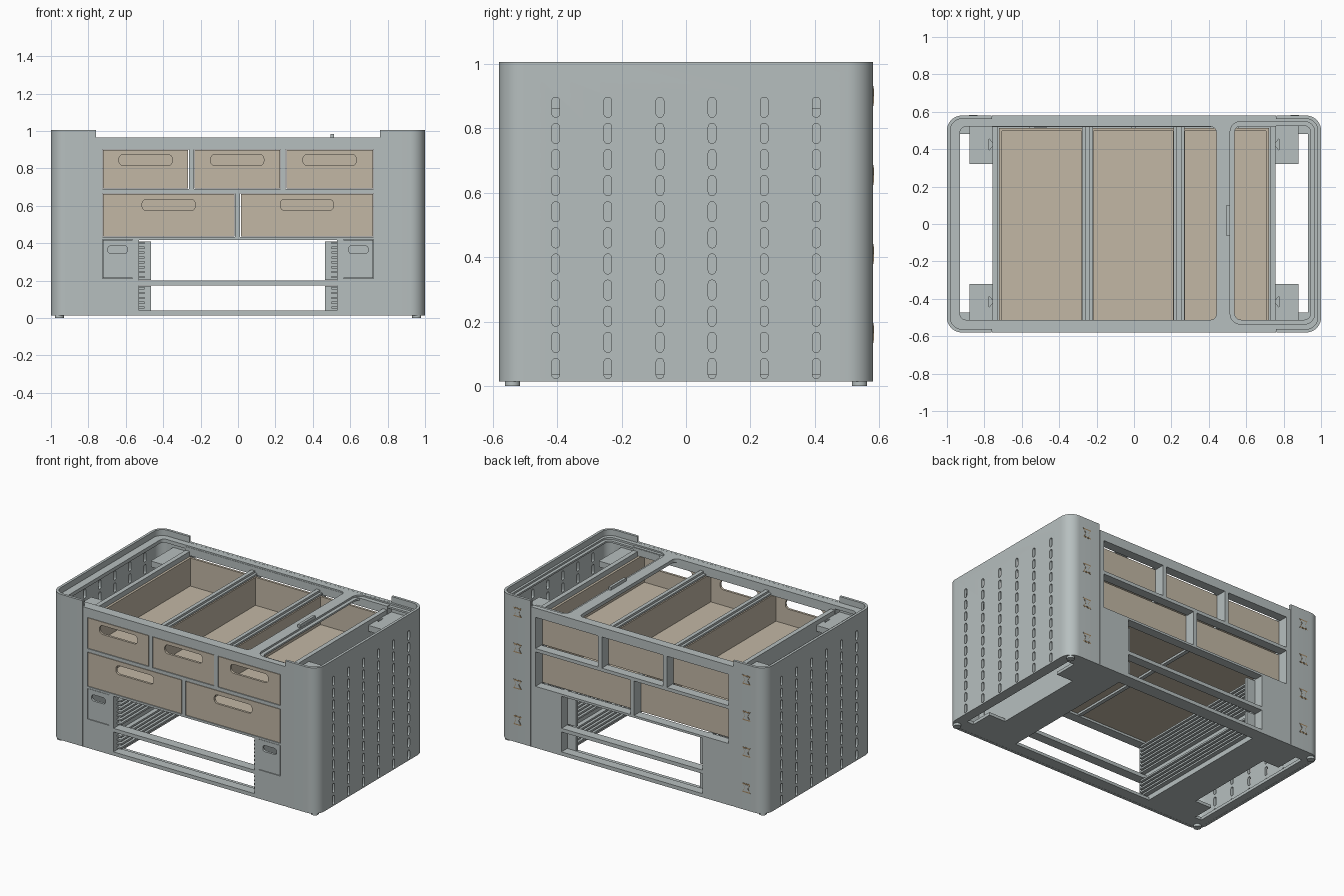
import bpy, bmesh, math

if "Cube" in bpy.data.objects:
    bpy.data.objects.remove(bpy.data.objects["Cube"], do_unlink=True)


def material(name, rgb):
    mat = bpy.data.materials.new(name)
    mat.use_nodes = True
    mat.diffuse_color = (*rgb, 1)
    mat.node_tree.nodes["Principled BSDF"].inputs["Base Color"].default_value = (*rgb, 1)
    return mat


GREY = material("painted_grey", (0.47, 0.52, 0.52))
TAN = material("tan_plywood", (0.54, 0.475, 0.375))
BROWN = material("brown_wood_edge", (0.36, 0.24, 0.12))


def rounded(u0, u1, v0, v1, r=0.0, seg=6):
    """Outline of a rectangle with optional round corners."""
    if r == 0:
        return [(u0, v0), (u1, v0), (u1, v1), (u0, v1)]
    pts = []
    centres = [(u1 - r, v1 - r), (u0 + r, v1 - r), (u0 + r, v0 + r), (u1 - r, v0 + r)]
    for k, (cu, cv) in enumerate(centres):
        for i in range(seg + 1):
            a = math.pi / 2 * (k + i / seg)
            pts.append((cu + r * math.cos(a), cv + r * math.sin(a)))
    return pts


def prism(bm, outline, axis, lo, hi):
    """Extrude an outline along one axis from lo to hi."""
    place = {"x": lambda u, v, w: (w, u, v),
             "y": lambda u, v, w: (u, w, v),
             "z": lambda u, v, w: (u, v, w)}[axis]
    bottom, top = [[bm.verts.new(place(u, v, w)) for u, v in outline] for w in (lo, hi)]
    bm.faces.new(bottom)
    bm.faces.new(top)
    for i in range(len(outline)):
        j = (i + 1) % len(outline)
        bm.faces.new((bottom[i], bottom[j], top[j], top[i]))


def prism_object(name, mat, parts):
    bm = bmesh.new()
    for part in parts:
        prism(bm, *part)
    bmesh.ops.recalc_face_normals(bm, faces=bm.faces)
    mesh = bpy.data.meshes.new(name)
    bm.to_mesh(mesh)
    bm.free()
    mesh.materials.append(mat)
    obj = bpy.data.objects.new(name, mesh)
    bpy.context.collection.objects.link(obj)
    return obj


def build(name, mat, solids, *cut_rounds):
    """Make an object from prisms, then cut each round of separate prisms out of it."""
    obj = prism_object(name, mat, solids)
    for cuts in cut_rounds:
        cutter = prism_object(name + "_cutter", mat, cuts)
        cutter.hide_render = True
        mod = obj.modifiers.new("cut", "BOOLEAN")
        mod.operation, mod.solver, mod.object = "DIFFERENCE", "EXACT", cutter
        graph = bpy.context.evaluated_depsgraph_get()
        obj.data = bpy.data.meshes.new_from_object(obj.evaluated_get(graph))
        obj.modifiers.clear()
        bpy.data.objects.remove(cutter, do_unlink=True)
    obj.data.shade_smooth()
    obj.data.set_sharp_from_angle(angle=math.radians(30))


def block(x0, x1, y0, y1, z0, z1):
    return (rounded(x0, x1, y0, y1), "z", z0, z1)


def mirrored(x0, x1, *rest):
    return [block(x0, x1, *rest), block(-x1, -x0, *rest)]


def drawer(name, mat, x0, x1, z0, z1, back, handle_w, handle_z, handle_h):
    """Open box with a slot handle through its front."""
    t, mid = 0.016, (x0 + x1) / 2
    hollow = block(x0 + t, x1 - t, -0.579 + t, back - t, z0 + t, z1 + 0.1)
    slot = rounded(mid - handle_w / 2, mid + handle_w / 2,
                   handle_z - handle_h / 2, handle_z + handle_h / 2, handle_h * 0.4)
    build(name, mat, [block(x0, x1, -0.579, back, z0, z1)],
          [hollow], [(slot, "y", -0.7, -0.5)])


# Openings shared by the shell and the deep frames behind it
upper_bays = [(-0.725, -0.263), (-0.235, 0.227), (0.255, 0.725)]
lower_bays = [(-0.725, -0.016), (0.012, 0.725)]


def openings(y0, y1):
    cuts = [block(a, b, y0, y1, 0.69, 0.902) for a, b in upper_bays]
    cuts += [block(a, b, y0, y1, 0.433, 0.667) for a, b in lower_bays]
    cuts += [block(-0.53, 0.53, y0, y1, a, b) for a, b in ((0.2, 0.418), (0.04, 0.175))]
    return cuts


front_cuts = openings(-0.7, -0.4) + mirrored(0.563, 0.725, -0.7, -0.4, 0.211, 0.42)
back_cuts = openings(0.4, 0.7)

# Outer shell: rounded ring with slotted ends and a dropped rim in the middle
slots = []
for row in range(11):
    for col in range(6):
        y, z = -0.404 + col * 0.1616, 0.055 + row * 0.081
        for x0, x1 in ((0.9, 1.1), (-1.1, -0.9)):
            slots.append((rounded(y - 0.012, y + 0.012, z - 0.031, z + 0.031, 0.0115, 4),
                          "x", x0, x1))
seams = mirrored(0.758, 0.762, -0.7, -0.576, -0.1, 1.1)
seams += mirrored(0.758, 0.762, 0.576, 0.7, -0.1, 1.1)
build("outer_shell", GREY,
      [(rounded(-1, 1, -0.58, 0.58, 0.08, 10), "z", 0.015, 1.005)],
      [(rounded(-0.982, 0.982, -0.562, 0.562, 0.062, 10), "z", -0.1, 1.2)],
      [block(-0.76, 0.76, -0.7, 0.7, 0.965, 1.3)],
      front_cuts + back_cuts, slots, seams)

# Deep frames behind the front and back faces
build("front_frame", GREY, [block(-0.76, 0.76, -0.563, -0.515, 0.02, 0.955)], front_cuts)
build("back_frame", GREY, [block(-0.76, 0.76, 0.518, 0.563, 0.02, 0.955)], back_cuts)

# Top plate with a large opening and a stepped tray opening
build("top_plate", GREY,
      [(rounded(-0.984, 0.984, -0.564, 0.564, 0.064, 10), "z", 0.94, 0.9645)],
      [(rounded(-0.93, 0.44, -0.512, 0.52, 0.03), "z", 0.8, 1.1),
       (rounded(0.514, 0.966, -0.535, 0.548, 0.055), "z", 0.952, 1.1)],
      [(rounded(0.538, 0.945, -0.512, 0.525, 0.035), "z", 0.8, 1.1)])
build("tray_tab", GREY, [block(0.494, 0.512, -0.065, 0.102, 0.95, 0.985)])

# Bottom plate, open in the middle and at both ends around corner pads
build("bottom_plate", GREY,
      [(rounded(-0.984, 0.984, -0.564, 0.564, 0.064, 10), "z", 0.016, 0.036)],
      [block(-0.53, 0.53, -0.49, 0.49, -0.1, 0.2)]
      + mirrored(0.757, 0.93, -0.32, 0.32, -0.1, 0.2),
      mirrored(0.88, 0.93, -0.472, 0.482, -0.1, 0.2))

# Feet
feet = []
for x in (-0.955, 0.955):
    for y in (-0.538, 0.538):
        feet.append((rounded(x - 0.024, x + 0.024, y - 0.024, y + 0.024, 0.0235), "z", 0, 0.02))
build("feet", GREY, feet)

# Inner side panels, rack panels and corner brackets
build("side_panels", GREY, mirrored(0.726, 0.757, -0.53, 0.53, 0.03, 0.93))
build("rack_panels", GREY, mirrored(0.53, 0.558, -0.53, 0.53, 0.03, 0.43))
for name, y0, y1 in (("front_brackets", -0.564, -0.32), ("back_brackets", 0.32, 0.564)):
    y = (-0.415 if y0 < 0 else 0.425)
    notch = [([(s * 0.775, y + 0.03), (s * 0.775, y - 0.03), (s * 0.75, y)], "z", 0.88, 1)
             for s in (-1, 1)]
    build(name, GREY, mirrored(0.745, 0.88, y0, y1, 0.86, 0.9), notch)

# Dividers between drawers, with wider rails on top
build("upper_dividers", GREY,
      [block(x - 0.013, x + 0.013, -0.53, 0.53, 0.68, 0.93) for x in (-0.249, 0.241)])
build("divider_rails", GREY,
      [block(x - 0.03, x + 0.03, -0.53, 0.53, 0.904, 0.916) for x in (-0.249, 0.241)])
build("lower_divider", GREY, [block(-0.015, 0.011, -0.53, 0.53, 0.425, 0.675)])

# Wooden drawers
gap = 0.003
for i, (a, b) in enumerate(upper_bays):
    drawer(f"upper_drawer_{i + 1}", TAN, a + gap, b - gap, 0.693, 0.899, 0.512,
           0.284, 0.845, 0.06)
for i, (a, b) in enumerate(lower_bays):
    drawer(f"lower_drawer_{i + 1}", TAN, a + gap, b - gap, 0.436, 0.664, 0.512,
           0.284, 0.605, 0.06)

# Small grey side drawers
for name, a, b in (("left_small_drawer", 0.565, 0.722), ("right_small_drawer", -0.722, -0.565)):
    drawer(name, GREY, a, b, 0.214, 0.418, 0.5, 0.104, 0.366, 0.042)

# Rack runners and their rear posts
rails = []
for first, count in ((0.214, 8), (0.05, 5)):
    for i in range(count):
        z = first + i * 0.026
        rails += mirrored(0.5, 0.535, -0.54, 0.5, z, z + 0.012)
build("rack_runners", GREY, rails)
build("rack_posts", GREY, mirrored(0.465, 0.535, 0.495, 0.515, 0.03, 0.172)
      + mirrored(0.465, 0.535, 0.495, 0.515, 0.203, 0.41))

# Bow-tie joint keys let into the back, with a wooden border
for name, mat, size, depth in (("joint_key_borders", BROWN, 0.031, 0.5812),
                               ("joint_keys", GREY, 0.023, 0.5824)):
    keys = []
    for x in (-0.86, 0.86):
        for z in (0.165, 0.41, 0.655, 0.9):
            bow = ((-1, -1), (1, -1), (0.4, 0), (1, 1), (-1, 1), (-0.4, 0))
            keys.append(([(x + u * size, z + v * size) for u, v in bow], "y", 0.577, depth))
    build(name, mat, keys)
